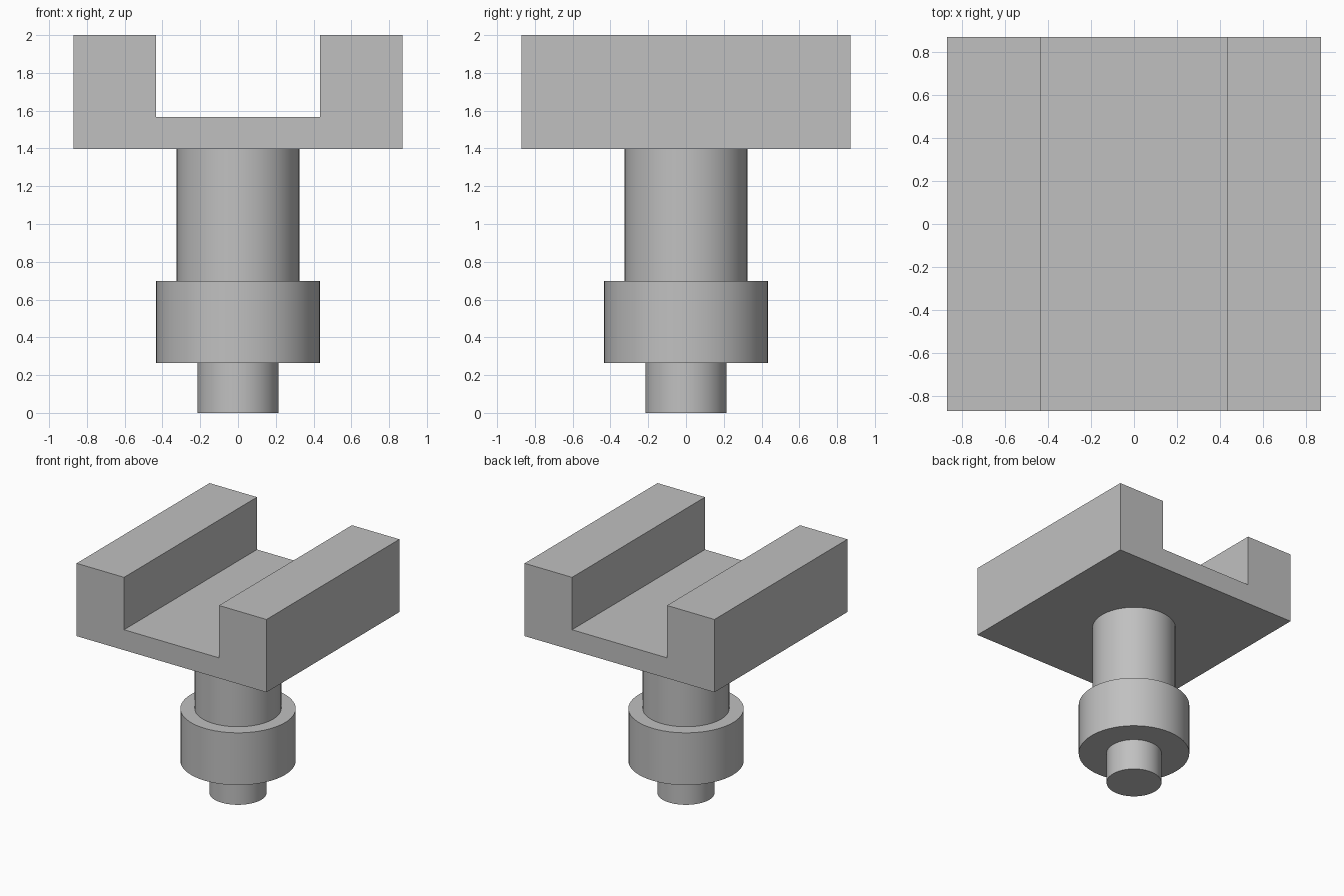
import bpy, bmesh
from math import radians

default = bpy.data.objects.get("Cube")
if default:
    bpy.data.objects.remove(default, do_unlink=True)

grey = bpy.data.materials.new("plain grey")
grey.use_nodes = True
colour = (0.53, 0.53, 0.53, 1)
grey.diffuse_color = colour
grey.node_tree.nodes["Principled BSDF"].inputs["Base Color"].default_value = colour


def add_object(name, bm):
    bmesh.ops.recalc_face_normals(bm, faces=bm.faces)
    mesh = bpy.data.meshes.new(name)
    bm.to_mesh(mesh)
    bm.free()
    mesh.materials.append(grey)
    obj = bpy.data.objects.new(name, mesh)
    bpy.context.collection.objects.link(obj)
    return obj


# Channel-shaped head: U profile extruded front to back
HALF, SLOT = 0.87, 0.435
BASE, FLOOR, TOP = 1.397, 1.566, 2.0
side = [(HALF, BASE), (HALF, TOP), (SLOT, TOP), (SLOT, FLOOR)]
profile = side + [(-x, z) for x, z in reversed(side)]
bm = bmesh.new()
face = bm.faces.new([bm.verts.new((x, -HALF, z)) for x, z in profile])
extruded = bmesh.ops.extrude_face_region(bm, geom=[face])["geom"]
bmesh.ops.translate(bm, vec=(0, 2 * HALF, 0),
                    verts=[v for v in extruded if isinstance(v, bmesh.types.BMVert)])
add_object("channel_head", bm)

# Stepped stem: pin, collar and shaft turned as one piece
steps = [(0.215, 0.0, 0.265), (0.433, 0.265, 0.698), (0.325, 0.698, BASE)]
outline = [(0, 0)]
for radius, low, high in steps:
    outline += [(radius, low), (radius, high)]
outline.append((0, BASE))
bm = bmesh.new()
verts = [bm.verts.new((r, 0, z)) for r, z in outline]
edges = [bm.edges.new(pair) for pair in zip(verts, verts[1:])]
bmesh.ops.spin(bm, geom=verts + edges, cent=(0, 0, 0), axis=(0, 0, 1),
               angle=radians(360), steps=64, use_merge=True)
bmesh.ops.remove_doubles(bm, verts=bm.verts, dist=0.0001)
stem = add_object("stepped_stem", bm)

bpy.ops.object.select_all(action="DESELECT")
stem.select_set(True)
bpy.context.view_layer.objects.active = stem
bpy.ops.object.shade_smooth_by_angle(angle=radians(30))
